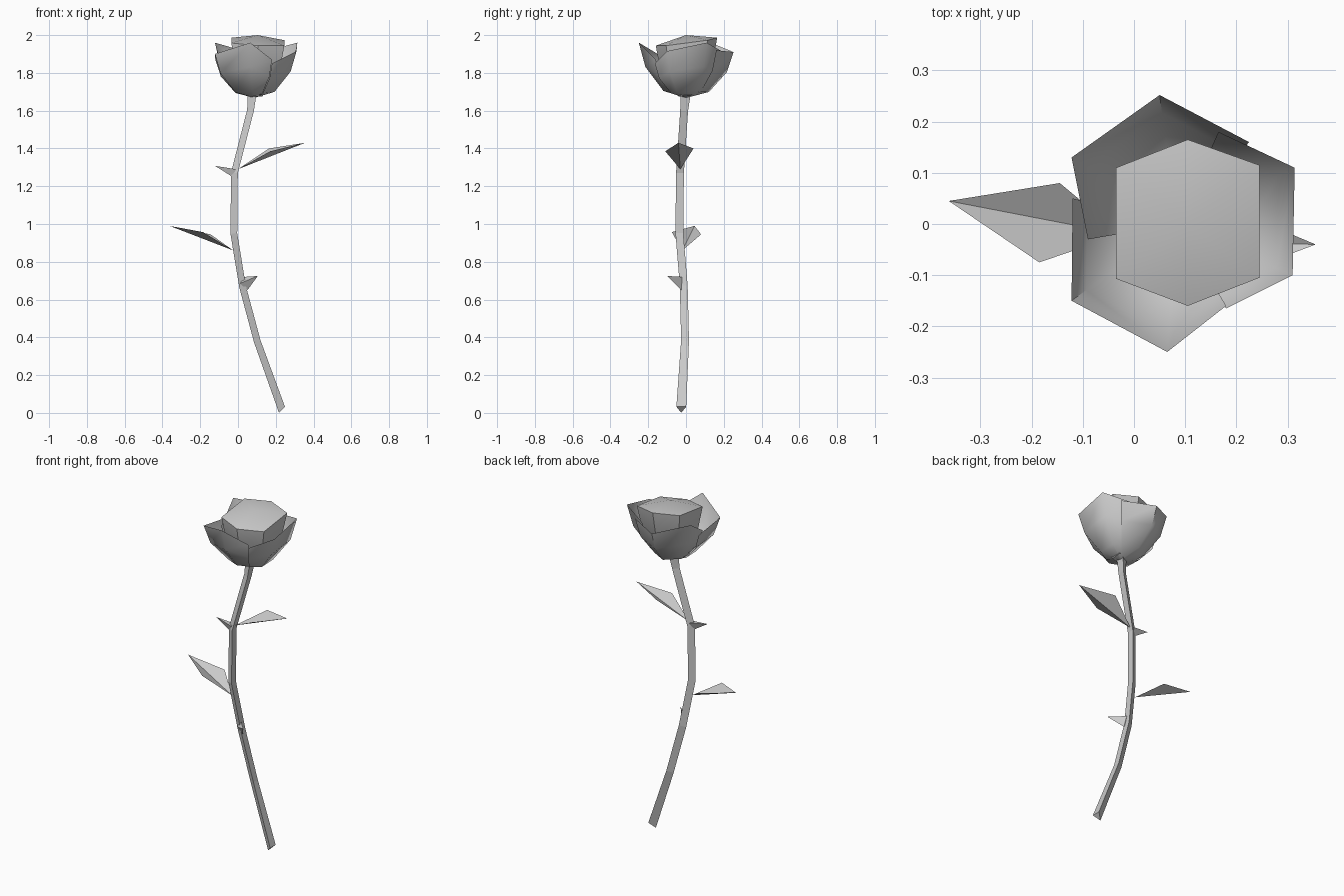
import bpy
import math
from mathutils import Vector

cube = bpy.data.objects.get("Cube")
if cube:
    bpy.data.objects.remove(cube, do_unlink=True)

grey = bpy.data.materials.new("plain_grey")
grey.use_nodes = True
COLOUR = (0.6, 0.6, 0.6, 1)
grey.diffuse_color = COLOUR
grey.node_tree.nodes["Principled BSDF"].inputs["Base Color"].default_value = COLOUR


def build(name, verts, faces, smooth=None):
    """Make an object; smooth is the sharp-edge angle in degrees."""
    mesh = bpy.data.meshes.new(name)
    mesh.from_pydata([tuple(v) for v in verts], [], faces)
    mesh.materials.append(grey)
    mesh.update()
    obj = bpy.data.objects.new(name, mesh)
    bpy.context.collection.objects.link(obj)
    if smooth:
        bpy.ops.object.select_all(action='DESELECT')
        obj.select_set(True)
        bpy.context.view_layer.objects.active = obj
        bpy.ops.object.shade_smooth_by_angle(angle=math.radians(smooth))
    return obj


def bridge(rows, n, closed):
    """Quads between consecutive rows of n vertices."""
    return [(r * n + i, r * n + (i + 1) % n, (r + 1) * n + (i + 1) % n, (r + 1) * n + i)
            for r in range(rows - 1) for i in range(n if closed else n - 1)]


# Stem: three-sided tube along a bent path (x, y, z, tilt, radius)
path = [(0.238, -0.025, 0.022, 45, 0.03), (0.108, -0.005, 0.38, 17, 0.024),
        (0.03, -0.012, 0.67, 15, 0.024), (-0.016, -0.035, 0.95, 6, 0.024),
        (-0.013, -0.032, 1.27, -6, 0.024), (0.072, -0.01, 1.6, -12, 0.024),
        (0.085, 0.0, 1.71, -5, 0.032)]
verts = []
for x, y, z, tilt, r in path:
    u = Vector((math.cos(math.radians(tilt)), 0, math.sin(math.radians(tilt))))
    for k in (60, 180, 300):
        a = math.radians(k)
        verts.append(Vector((x, y, z)) + u * r * math.cos(a) + Vector((0, r * math.sin(a), 0)))
last = len(verts)
build("stem", verts, bridge(len(path), 3, True) + [(2, 1, 0), (last - 3, last - 2, last - 1)])

# Leaves: kites folded along the midrib (base, right edge, tip, left edge)
leaves = {
    "upper_leaf": [(0.0, -0.03, 1.29), (0.17, -0.11, 1.385), (0.355, -0.04, 1.43), (0.165, 0.04, 1.4)],
    "lower_leaf": [(-0.025, -0.02, 0.86), (-0.145, 0.08, 0.945), (-0.362, 0.045, 0.99), (-0.185, -0.075, 0.957)],
}
for name, pts in leaves.items():
    build(name, pts, [(0, 1, 2), (0, 2, 3)])

# Thorns: small three-sided spikes (tip first, then the base)
thorns = {
    "upper_thorn": [(-0.122, -0.03, 1.308), (-0.01, -0.012, 1.29), (-0.01, -0.05, 1.29), (-0.03, -0.032, 1.25)],
    "lower_thorn": [(0.105, -0.1, 0.725), (0.035, -0.02, 0.72), (0.01, -0.025, 0.685), (0.05, -0.025, 0.65)],
}
for name, pts in thorns.items():
    build(name, pts, [(0, 1, 2), (0, 2, 3), (0, 3, 1), (3, 2, 1)])

# Inner bud: tilted hexagonal cup with a shallow domed top
hexagon = [(0.245, 0.115), (0.105, 0.165), (-0.035, 0.11),
           (-0.035, -0.107), (0.105, -0.16), (0.245, -0.105)]
verts = []
for scale, height in ((0.25, 1.68), (0.86, 1.84), (1, 1.965)):
    for x, y in hexagon:
        dx = x - 0.105
        verts.append((0.09 + 0.015 * scale + dx * scale, y * scale,
                      height + scale * (0.13 * y - 0.05 * dx)))
verts.append((0.105, 0, 2))
faces = bridge(3, 6, True) + [tuple(range(5, -1, -1))]
faces += [(12 + i, 12 + (i + 1) % 6, 18) for i in range(6)]
build("inner_bud", verts, faces, 25)

# Outer petals: each rim sweeps down through two bulging rows to the base
petals = {
    "front_petal": [(-0.12, 0.05, 1.87), (-0.122, -0.15, 1.9), (0.065, -0.25, 1.96), (0.18, -0.16, 1.87)],
    "right_petal": [(0.18, -0.165, 1.85), (0.31, -0.1, 1.915), (0.314, 0.11, 1.96), (0.165, 0.18, 1.92)],
    "back_petal": [(0.225, 0.16, 1.92), (0.05, 0.252, 1.91), (-0.122, 0.13, 1.96), (-0.09, -0.03, 1.86)],
}
base = Vector((0.085, 0, 1.67))
for name, rim in petals.items():
    verts = []
    for spread, rise in ((0.04, 0.0), (0.48, 0.12), (0.86, 0.56), (1, 1)):
        for p in rim:
            d = Vector(p) - base
            verts.append(base + Vector((d.x * spread, d.y * spread, d.z * rise)))
    build(name, verts, bridge(4, 4, False), 60)
